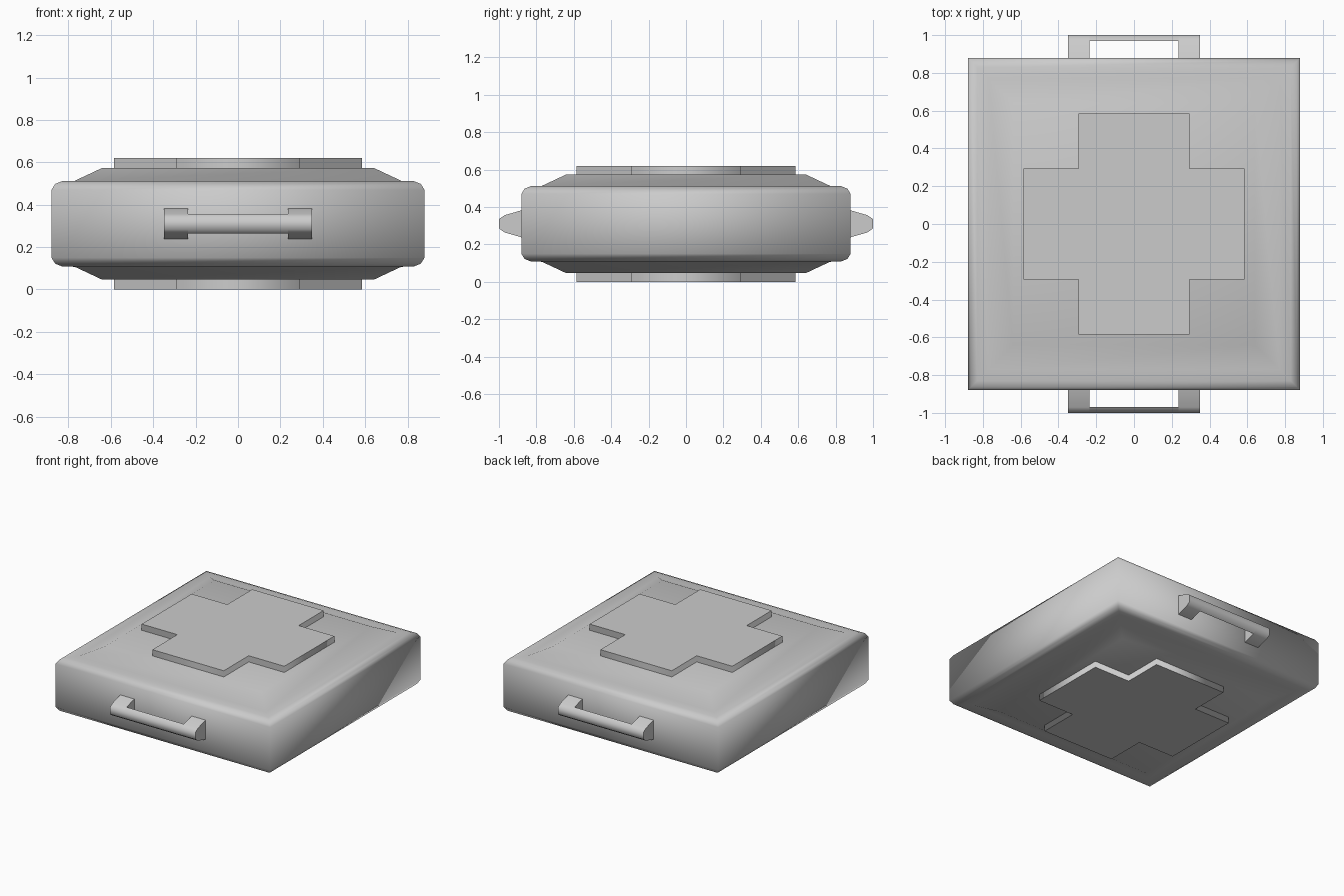
import bpy, bmesh
from mathutils import Vector

if "Cube" in bpy.data.objects:
    bpy.data.objects.remove(bpy.data.objects["Cube"])

MID = 0.31  # height of the horizontal symmetry plane


def finish(name, bm):
    bmesh.ops.recalc_face_normals(bm, faces=bm.faces)
    mesh = bpy.data.meshes.new(name)
    bm.to_mesh(mesh)
    bm.free()
    obj = bpy.data.objects.new(name, mesh)
    bpy.context.collection.objects.link(obj)
    return obj


def extrude_outline(bm, points, offset):
    """Prism with smooth sides and hard cap edges."""
    a = [bm.verts.new(p) for p in points]
    b = [bm.verts.new(Vector(p) + Vector(offset)) for p in points]
    caps = [bm.faces.new(a), bm.faces.new(b)]
    n = len(a)
    for i in range(n):
        j = (i + 1) % n
        bm.faces.new((a[i], a[j], b[j], b[i])).smooth = True
    for cap in caps:
        for e in cap.edges:
            e.smooth = False


# Case body: stacked square rings, mirrored about the mid plane, soft shaded
upper = [(0.88, 0.16), (0.863, 0.188), (0.83, 0.201), (0.77, 0.203), (0.64, 0.264)]
profile = [(r, MID - h) for r, h in reversed(upper)] + [(r, MID + h) for r, h in upper]
bm = bmesh.new()
rings = [[bm.verts.new((sx * r, sy * r, z)) for sx, sy in ((-1, -1), (1, -1), (1, 1), (-1, 1))]
         for r, z in profile]
for lo, hi in zip(rings, rings[1:]):
    for i in range(4):
        j = (i + 1) % 4
        bm.faces.new((lo[i], lo[j], hi[j], hi[i]))
bm.faces.new(rings[0])
bm.faces.new(rings[-1])
for f in bm.faces:
    f.smooth = True
finish("case_body", bm)

# Raised cross plates on the top and bottom
L, W = 0.585, 0.293
cross = [(W, -L), (W, -W), (L, -W), (L, W), (W, W), (W, L),
         (-W, L), (-W, W), (-L, W), (-L, -W), (-W, -W), (-W, -L)]
for name, z in (("top_cross", 0.56), ("bottom_cross", 0.0)):
    bm = bmesh.new()
    extrude_outline(bm, [(x, y, z) for x, y in cross], (0, 0, 0.06))
    finish(name, bm)


# Carry handles on the front and back: two tapered posts and a bar
def section(half):
    return half + [(y, -h) for y, h in reversed(half)]


post = section([(0.87, 0.075), (0.97, 0.046), (1.0, 0.025)])
bar = section([(0.97, 0.046), (1.0, 0.025)])
for name, s in (("front_handle", -1), ("back_handle", 1)):
    bm = bmesh.new()
    for shape, x, width in ((post, -0.35, 0.115), (bar, -0.235, 0.47), (post, 0.235, 0.115)):
        extrude_outline(bm, [(x, s * y, MID + h) for y, h in shape], (width, 0, 0))
    obj = finish(name, bm)
    bpy.context.view_layer.objects.active = obj
    obj.select_set(True)
    bpy.ops.object.shade_smooth_by_angle(angle=1.1)
    obj.select_set(False)
